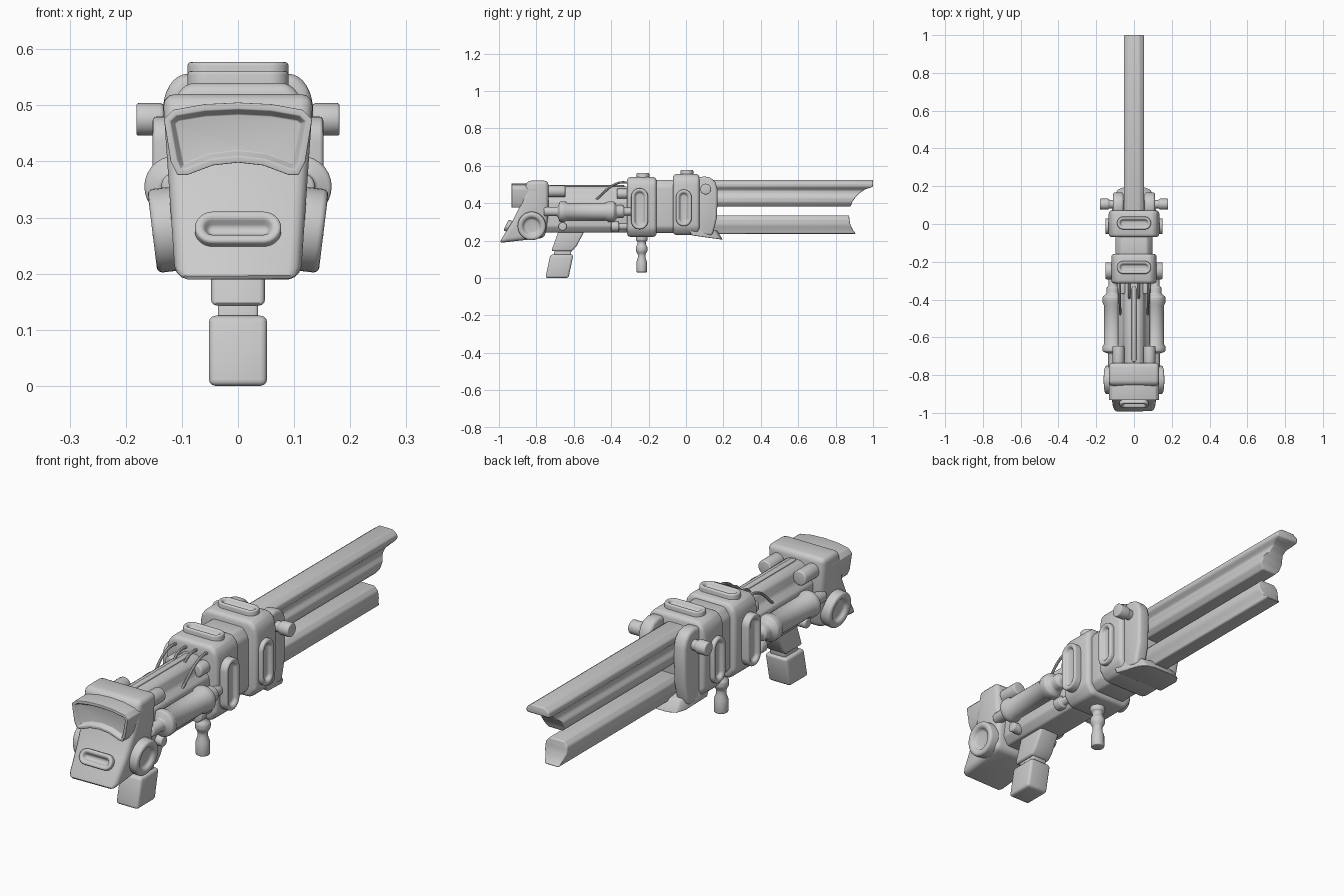
import bpy, bmesh, math
from mathutils import Matrix, Vector

if "Cube" in bpy.data.objects:
    bpy.data.objects.remove(bpy.data.objects["Cube"])

# Local (u, v, out) frames: side = (y, z, +x), front = (x, z, -y), up = (x, y, +z)
SIDE = Matrix(((0, 0, 1, 0), (1, 0, 0, 0), (0, 1, 0, 0), (0, 0, 0, 1)))
FRONT = Matrix.Rotation(math.pi / 2, 4, 'X')
UP = Matrix.Identity(4)
T = Matrix.Translation


def finish(name, bm, bevel=0.0, mirror=False):
    bmesh.ops.recalc_face_normals(bm, faces=bm.faces)
    me = bpy.data.meshes.new(name)
    bm.to_mesh(me)
    bm.free()
    ob = bpy.data.objects.new(name, me)
    bpy.context.collection.objects.link(ob)
    if bevel:
        m = ob.modifiers.new("round", 'BEVEL')
        m.width, m.segments, m.limit_method = bevel, 3, 'ANGLE'
        m.angle_limit = math.radians(28)
    if mirror:
        ob.modifiers.new("mirror", 'MIRROR').use_clip = False
    return ob


def prism(name, pts, lo, hi, mat=UP, bevel=0.01, mirror=False, rim=0, recess=0, shape=None):
    """Extrude a 2D outline; optionally sink a rimmed recess into the outer face."""
    bm = bmesh.new()
    a = [bm.verts.new((u, v, lo)) for u, v in pts]
    b = [bm.verts.new((u, v, hi)) for u, v in pts]
    n = len(pts)
    bm.faces.new(a[::-1])
    top = bm.faces.new(b)
    for i in range(n):
        bm.faces.new((a[i], a[(i + 1) % n], b[(i + 1) % n], b[i]))
    bmesh.ops.recalc_face_normals(bm, faces=bm.faces)
    if rim:
        bmesh.ops.inset_region(bm, faces=[top], thickness=rim)
        bmesh.ops.inset_region(bm, faces=[top], thickness=recess * 0.5)
        for v in top.verts:
            v.co.z -= recess
    bm.transform(mat)
    if shape:
        for v in bm.verts:
            v.co = shape(v.co)
    return finish(name, bm, bevel, mirror)


def stadium(hu, hv, cu=0, cv=0, seg=9):
    """Oval outline with straight sides."""
    r = min(hu, hv)
    pts = []
    for k in range(4):
        for i in range(seg):
            t = (k + i / (seg - 1)) * math.pi / 2
            c, s = math.cos(t), math.sin(t)
            su, sv = (1, 1, -1, -1)[(k + 1) % 4], (1, 1, -1, -1)[k]
            p = (cu + su * (hu - r) + r * c, cv + sv * (hv - r) + r * s)
            if not pts or math.dist(p, pts[-1]) > 1e-5:
                pts.append(p)
    return pts[:-1] if math.dist(pts[0], pts[-1]) < 1e-5 else pts


def mirrored(half):
    """Complete a right-half outline listed top to bottom."""
    return half + [(-u, v) for u, v in reversed(half)]


def lathe(name, profile, mat=UP, mirror=False, seg=28):
    bm = bmesh.new()
    rings = [[bm.verts.new((r * math.cos(2 * math.pi * i / seg), r * math.sin(2 * math.pi * i / seg), t))
              for i in range(seg)] for r, t in profile]
    for a, b in zip(rings, rings[1:]):
        for i in range(seg):
            bm.faces.new((a[i], a[(i + 1) % seg], b[(i + 1) % seg], b[i]))
    bm.faces.new(rings[0])
    bm.faces.new(rings[-1])
    bm.transform(mat)
    return finish(name, bm, 0.006, mirror)


def barrel(name, half, start, end):
    """Section extruded along y, its muzzle cut following end(z)."""
    fine = []
    for (u0, v0), (u1, v1) in zip(half, half[1:]):
        fine += [(u0 + (u1 - u0) * k / 3, v0 + (v1 - v0) * k / 3) for k in range(3)]
    pts = mirrored(fine + [half[-1]])
    bm = bmesh.new()
    a = [bm.verts.new((u, start, v)) for u, v in pts]
    b = [bm.verts.new((u, end(v), v)) for u, v in pts]
    n = len(pts)
    for i in range(n):
        bm.faces.new((a[i], a[(i + 1) % n], b[(i + 1) % n], b[i]))
    for ring in (a, b):
        for i in range(n // 2 - 1):
            bm.faces.new((ring[i], ring[i + 1], ring[n - 2 - i], ring[n - 1 - i]))
    finish(name, bm, 0.006)


def cut(points):
    def f(z):
        for (z0, y0), (z1, y1) in zip(points, points[1:]):
            if z <= z1:
                return y0 + (y1 - y0) * (z - z0) / (z1 - z0)
        return points[-1][1]
    return f


# Shoulder stock, narrowing downwards
def taper(c):
    return Vector((c.x * (0.84 + 0.16 * (c.z - 0.19) / 0.31), c.y, c.z))


prism("stock", [(-1, 0.187), (-0.755, 0.215), (-0.735, 0.34), (-0.735, 0.52), (-0.85, 0.52), (-0.885, 0.39),
                (-0.93, 0.30)], -0.133, 0.133, SIDE, 0.022, shape=taper)
pad = mirrored([(0, 0.505), (0.06, 0.502), (0.115, 0.492), (0.132, 0.475), (0.12, 0.40), (0.108, 0.376),
                (0.09, 0.376), (0.045, 0.393), (0, 0.398)])
pad = pad[:8] + [pad[8]] + pad[10:-1]
prism("shoulder_pad", pad, 0.80, 0.932, FRONT, 0.008, rim=0.012, recess=0.018)
prism("stock_oval_frame", stadium(0.077, 0.032), -0.03, 0.02,
      T((0, -0.944, 0.275)) @ Matrix.Rotation(math.radians(-28), 4, 'X') @ FRONT, 0.006, rim=0.015, recess=0.018)
prism("stock_side_disc", stadium(0.075, 0.075), -0.04, 0.038,
      T((0.115, -0.825, 0.28)) @ Matrix.Rotation(math.radians(7), 4, 'Y') @ SIDE, 0.01, True, 0.025, 0.018)

# Rear receiver body and its fittings
prism("rear_body", mirrored([(0.028, 0.49), (0.05, 0.475), (0.06, 0.435), (0.085, 0.41), (0.085, 0.275),
                             (0.06, 0.243)]), 0.25, 0.78, FRONT, 0.008)
prism("top_rail", stadium(0.012, 0.2, 0, -0.53), 0.47, 0.497, UP, 0.004)
lathe("side_cylinder", [(0.022, 0.29), (0.022, 0.33), (0.034, 0.335), (0.034, 0.37), (0.055, 0.385), (0.055, 0.415),
                        (0.047, 0.43), (0.047, 0.635), (0.055, 0.65), (0.055, 0.675), (0.025, 0.685), (0.025, 0.76)],
      T((0.112, 0, 0.355)) @ FRONT, True)
lathe("stock_bolt", [(0.031, 0.645), (0.031, 0.76)], T((0.082, 0, 0.463)) @ FRONT, True)
lathe("wire_socket", [(0.027, 0.29), (0.027, 0.37)], T((0.062, 0, 0.45)) @ FRONT, True)
lathe("lower_rod", [(0.018, 0.28), (0.018, 0.36), (0.028, 0.36), (0.028, 0.40)], T((0.08, 0, 0.275)) @ FRONT, True)
lathe("side_stud", [(0.022, 0), (0.022, 0.115)], T((0, -0.66, 0.275)) @ SIDE, True)

# Looping wires
for i, (x, y, z) in enumerate([(-0.072, -0.48, 0.42), (-0.024, -0.40, 0.48), (0.024, -0.40, 0.48), (0.072, -0.48, 0.42)]):
    cu = bpy.data.curves.new("wire", 'CURVE')
    cu.dimensions, cu.bevel_depth, cu.bevel_resolution = '3D', 0.006, 2
    sp = cu.splines.new('BEZIER')
    sp.bezier_points.add(2)
    for p, co in zip(sp.bezier_points, [(x, -0.29, 0.51), (x * 1.05, -0.37, 0.505), (x, y, z)]):
        p.co, p.handle_left_type, p.handle_right_type = co, 'AUTO', 'AUTO'
    bpy.context.collection.objects.link(bpy.data.objects.new(f"wire_{i + 1}", cu))


# Two collar blocks with oval ports on the top and sides
def block(name, y0, y1, w, z0, z1, port_y, port_z, hu, hv, top_y):
    prism(name + "_block", mirrored([(w - 0.03, z1), (w - 0.006, z1 - 0.025), (w, z1 - 0.06), (w, z0 + 0.04),
                                     (w - 0.03, z0)]), -y1, -y0, FRONT, 0.018)
    prism(name + "_side_port", stadium(hu, hv, port_y, port_z), 0.08, 0.152, SIDE, 0.007, True, 0.017, 0.016)
    prism(name + "_top_port", stadium(0.09, 0.034, 0, top_y), z1 - 0.05, z1 + 0.021, UP, 0.006, rim=0.014, recess=0.016)


block("rear_collar", -0.315, -0.158, 0.12, 0.22, 0.54, -0.248, 0.37, 0.045, 0.11, -0.23)
block("front_collar", -0.07, 0.072, 0.134, 0.23, 0.556, -0.012, 0.375, 0.042, 0.098, 0.005)
prism("collar_bridge", mirrored([(0.07, 0.525), (0.098, 0.49), (0.098, 0.27), (0.07, 0.24)]), 0.04, 0.20, FRONT, 0.012)

# Front cheeks, lip and pivot pegs
prism("cheek_plate", [(0.03, 0.235), (0.03, 0.52), (0.07, 0.538), (0.10, 0.543), (0.135, 0.535), (0.158, 0.51),
                      (0.168, 0.475), (0.168, 0.40), (0.165, 0.32), (0.15, 0.26), (0.14, 0.225)],
      0.055, 0.112, SIDE, 0.014, True)
prism("lip", mirrored([(0.05, 0.197), (0.085, 0.185), (0.105, 0.15), (0.122, 0.03)]), 0, 0.06, UP, 0.004,
      shape=lambda c: Vector((c.x, c.y - (0.03 if c.z > 0.03 else 0), 0.232 - 0.14 * c.y + c.z * (0.8 if c.y > 0.1 else 1))))
prism("barrel_mount", mirrored([(0.06, 0.50), (0.075, 0.46), (0.075, 0.25), (0.06, 0.24)]), -0.125, 0, FRONT, 0.01)
lathe("pivot_peg", [(0.022, 0.09), (0.022, 0.13), (0.029, 0.135), (0.029, 0.181)], T((0, 0.105, 0.475)) @ SIDE, True)

# Upper and lower barrels
barrel("upper_barrel", [(0.03, 0.525), (0.054, 0.508), (0.054, 0.488), (0.036, 0.468), (0.038, 0.45), (0.052, 0.43),
                        (0.052, 0.405), (0.034, 0.382)], 0.05,
       cut([(0.38, 0.88), (0.405, 0.888), (0.43, 0.905), (0.455, 0.93), (0.475, 0.96), (0.488, 1.0), (0.53, 1.0)]))
barrel("lower_barrel", [(0.034, 0.335), (0.052, 0.315), (0.052, 0.285), (0.04, 0.255), (0.034, 0.236)], 0.05,
       cut([(0.235, 0.91), (0.26, 0.89), (0.29, 0.877), (0.32, 0.873), (0.34, 0.872)]))

# Pistol grip and foregrip
prism("grip_upper", [(-0.68, 0.255), (-0.72, 0.143), (-0.61, 0.143), (-0.585, 0.17), (-0.54, 0.255)],
      -0.048, 0.048, SIDE, 0.01)
prism("grip_neck", [(-0.70, 0.16), (-0.71, 0.10), (-0.62, 0.10), (-0.61, 0.16)], -0.036, 0.036, SIDE, 0.006)
prism("grip_lower", [(-0.725, 0.125), (-0.752, 0), (-0.628, 0), (-0.602, 0.125)], -0.052, 0.052, SIDE, 0.012)
lathe("foregrip", [(0.031, 0.24), (0.031, 0.20), (0.022, 0.195), (0.022, 0.18), (0.031, 0.165), (0.031, 0.145),
                   (0.020, 0.125), (0.021, 0.105), (0.028, 0.085), (0.028, 0.03)], T((0, -0.237, 0)))

# Bake modifiers and curves, then smooth
bpy.ops.object.select_all(action='SELECT')
bpy.context.view_layer.objects.active = bpy.data.objects["stock"]
bpy.ops.object.convert(target='MESH')
bpy.ops.object.shade_smooth_by_angle(angle=math.radians(35))
